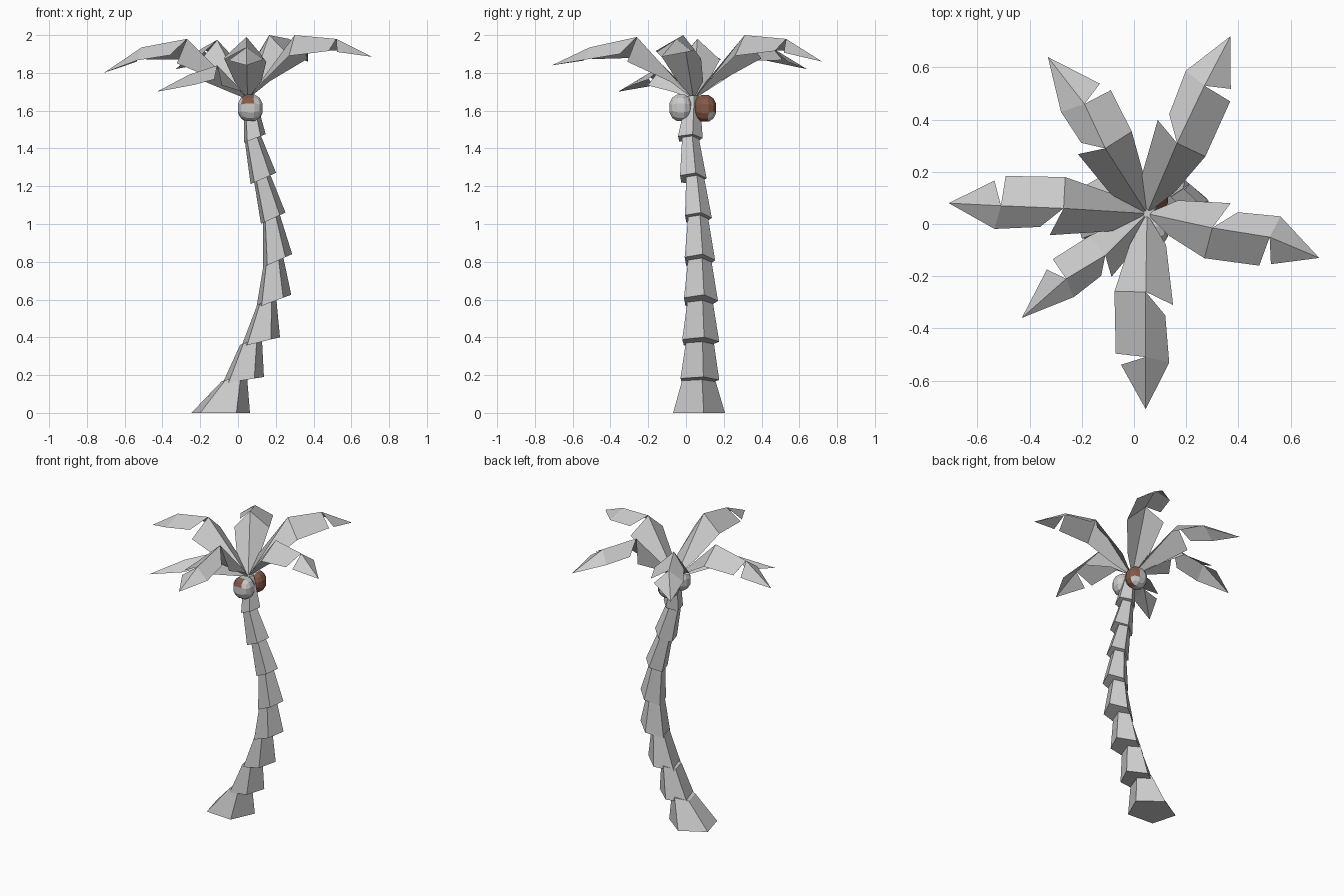
import bpy, bmesh, math
from mathutils import Vector

if "Cube" in bpy.data.objects:
    bpy.data.objects.remove(bpy.data.objects["Cube"])


def material(name, rgb):
    m = bpy.data.materials.new(name)
    m.diffuse_color = (*rgb, 1)
    m.use_nodes = True
    m.node_tree.nodes["Principled BSDF"].inputs["Base Color"].default_value = m.diffuse_color
    return m


GREY = material("pale_grey", (0.6, 0.6, 0.6))
BROWN = material("husk_brown", (0.23, 0.098, 0.065))


def finish(bm, name, mats=(GREY,)):
    me = bpy.data.meshes.new(name)
    bm.to_mesh(me)
    bm.free()
    for m in mats:
        me.materials.append(m)
    ob = bpy.data.objects.new(name, me)
    bpy.context.collection.objects.link(ob)
    return ob


# Trunk: stacked five-sided skirts; each end has left x,z / right x,z / centre y / half depth
SEGMENTS = [
    ((-.25, 0, .06, 0, .058, .143), (-.09, .165, .045, .21, .062, .085)),
    ((-.085, .155, .135, .19, .065, .107), (.01, .36, .125, .40, .068, .075)),
    ((.015, .35, .22, .40, .07, .102), (.10, .57, .20, .62, .07, .068)),
    ((.095, .555, .28, .625, .072, .094), (.135, .79, .235, .84, .068, .062)),
    ((.13, .77, .285, .84, .067, .084), (.13, 1.01, .22, 1.05, .06, .055)),
    ((.12, 1.0, .25, 1.06, .06, .074), (.085, 1.22, .17, 1.26, .045, .05)),
    ((.065, 1.21, .20, 1.27, .033, .073), (.035, 1.44, .115, 1.48, .02, .045)),
    ((.03, 1.43, .145, 1.475, .018, .068), (.03, 1.67, .09, 1.68, .035, .035)),
]


def ring(bm, lx, lz, rx, rz, cy, hy):
    c = Vector(((lx + rx) / 2, cy, (lz + rz) / 2))
    u = Vector((rx - lx, 0, rz - lz)) / 1.9
    out = []
    for k in range(5):
        a = math.radians(14 + 72 * k)
        p = c + u * math.cos(a) + Vector((0, hy * 1.04 * math.sin(a), 0))
        p.z = max(p.z, 0)
        out.append(bm.verts.new(p))
    return out


bm = bmesh.new()
for low, high in SEGMENTS:
    a, b = ring(bm, *low), ring(bm, *high)
    bm.faces.new(a[::-1])
    bm.faces.new(b)
    for k in range(5):
        j = (k + 1) % 5
        bm.faces.new((a[k], a[j], b[j], b[k]))
finish(bm, "trunk")

# Fronds: a folded sheet along a ridge, with one notch on each side
ROOT = (.05, .04, 1.66)


def frond(name, elbow, mid, tip, size=1.0):
    ridge = [Vector(p) for p in (ROOT, elbow, mid, tip)]
    d = ridge[3] - ridge[0]
    left = Vector((-d.y, d.x, 0)).normalized()
    bm = bmesh.new()
    p0, p1, p2, p3 = [bm.verts.new(p) for p in ridge]

    def edge(t, width, drop):
        i = min(int(t), 2)
        p = ridge[i].lerp(ridge[i + 1], t - i)
        return bm.verts.new(p + left * width * size - Vector((0, 0, drop * size)))

    l1, l2 = edge(.4, .075, .04), edge(1.2, .105, .12)
    l3, l4 = edge(1.36, .075, .07), edge(2.1, .09, .055)
    r1, r2 = edge(.4, -.065, .04), edge(1.0, -.12, .11)
    r3, r4 = edge(1.95, -.115, .065), edge(2.15, -.095, .055)
    for f in ((p0, p1, l2, l1), (p1, p2, l4, l3), (p2, p3, l4),
              (p0, r1, r2, p1), (p1, r2, r3, p2), (p2, r4, p3)):
        bm.faces.new(f[::-1])
    bmesh.ops.recalc_face_normals(bm, faces=bm.faces)
    if sum(f.normal.z for f in bm.faces) < 0:
        bmesh.ops.reverse_faces(bm, faces=bm.faces)
    finish(bm, name)


frond("frond_east", (.30, -.015, 2.0), (.52, -.05, 1.98), (.71, -.13, 1.885))
frond("frond_north_east", (.165, .31, 2.0), (.27, .53, 1.98), (.37, .72, 1.86))
frond("frond_north_west", (-.11, .29, 1.975), (-.19, .46, 1.93), (-.33, .64, 1.82))
frond("frond_west", (-.27, .06, 1.98), (-.51, .07, 1.935), (-.71, .08, 1.80))
frond("frond_south_west", (-.11, -.12, 1.84), (-.26, -.21, 1.79), (-.43, -.36, 1.70), .8)
frond("frond_south", (.045, -.26, 1.99), (.045, -.51, 1.935), (.045, -.71, 1.84))


# Coconuts: rounded cubes, with some faces showing brown husk
def coconut(name, centre, is_brown):
    bm = bmesh.new()
    bmesh.ops.create_cube(bm, size=2)
    bmesh.ops.subdivide_edges(bm, edges=bm.edges[:], cuts=2, use_grid_fill=True)
    for v in bm.verts:
        n = v.co.normalized()
        v.co = Vector(centre) + Vector((n.x * .072, n.y * .066, n.z * .078))
    bm.normal_update()
    for f in bm.faces:
        f.material_index = 1 if is_brown(f.normal) else 0
    finish(bm, name, (GREY, BROWN))


coconut("coconut_front", (.065, -.028, 1.615),
        lambda n: n.y < -.4 and -.75 < n.x < .2 and n.z > .35)
coconut("coconut_back", (.065, .1, 1.612),
        lambda n: n.x > .05 and not (n.y > .3 and n.z < -.3))
